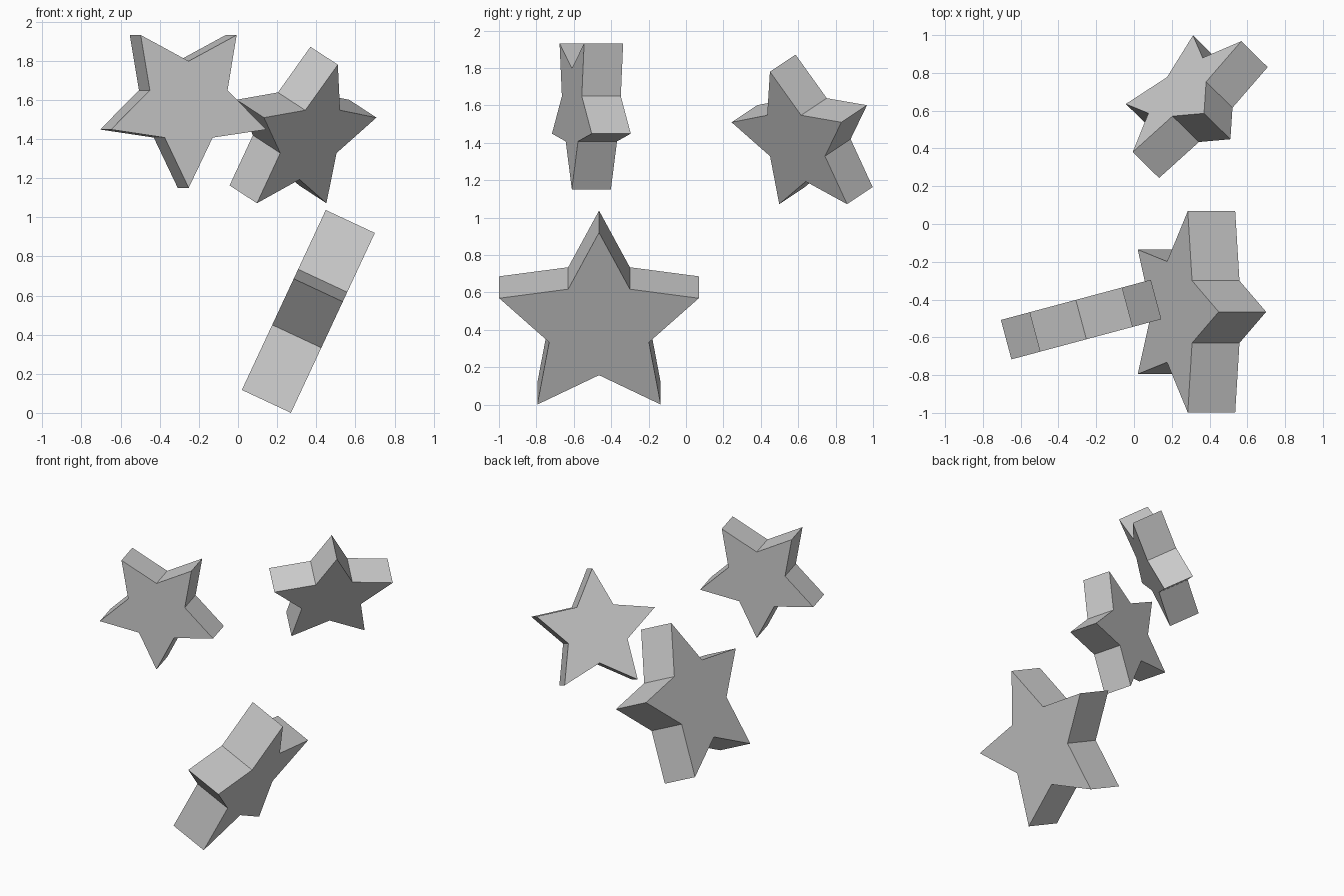
import bpy, bmesh
from math import sin, cos, pi, radians
from mathutils import Vector, Matrix

if "Cube" in bpy.data.objects:
    bpy.data.objects.remove(bpy.data.objects["Cube"])


def star(name, centre, radius, thickness, heading, tilt, flip=False):
    """Extruded five-point star; heading turns its face in plan, tilt leans it down."""
    h, t = radians(heading), radians(tilt)
    normal = Vector((cos(h) * cos(t), sin(h) * cos(t), -sin(t)))
    up = Vector((cos(h) * sin(t), sin(h) * sin(t), cos(t)))
    if flip:
        up = -up
    side = up.cross(normal)
    frame = Matrix((side, up, normal)).transposed().to_4x4()
    frame.translation = centre

    # outline: alternate tips and notches, then pull it through the thickness
    bm = bmesh.new()
    outline = []
    for i in range(10):
        r = radius if i % 2 == 0 else radius / 2
        a = pi / 2 + i * pi / 5
        outline.append(bm.verts.new((r * cos(a), r * sin(a), -thickness / 2)))
    face = bm.faces.new(outline)
    ext = bmesh.ops.extrude_face_region(bm, geom=[face], use_keep_orig=True)
    moved = [g for g in ext["geom"] if isinstance(g, bmesh.types.BMVert)]
    bmesh.ops.translate(bm, verts=moved, vec=(0, 0, thickness))
    bmesh.ops.recalc_face_normals(bm, faces=bm.faces[:])

    mesh = bpy.data.meshes.new(name)
    bm.to_mesh(mesh)
    bm.free()
    obj = bpy.data.objects.new(name, mesh)
    obj.matrix_world = frame
    bpy.context.collection.objects.link(obj)
    return obj


# large star at the bottom, two small stars above
star("large_star", (0.337, -0.465, 0.47), 0.561, 0.277, 0, 25)
star("inverted_small_star", (-0.28, -0.506, 1.582), 0.432, 0.216, -75, 0, flip=True)
star("tilted_small_star", (0.31, 0.645, 1.434), 0.432, 0.216, -44.4, 25)
